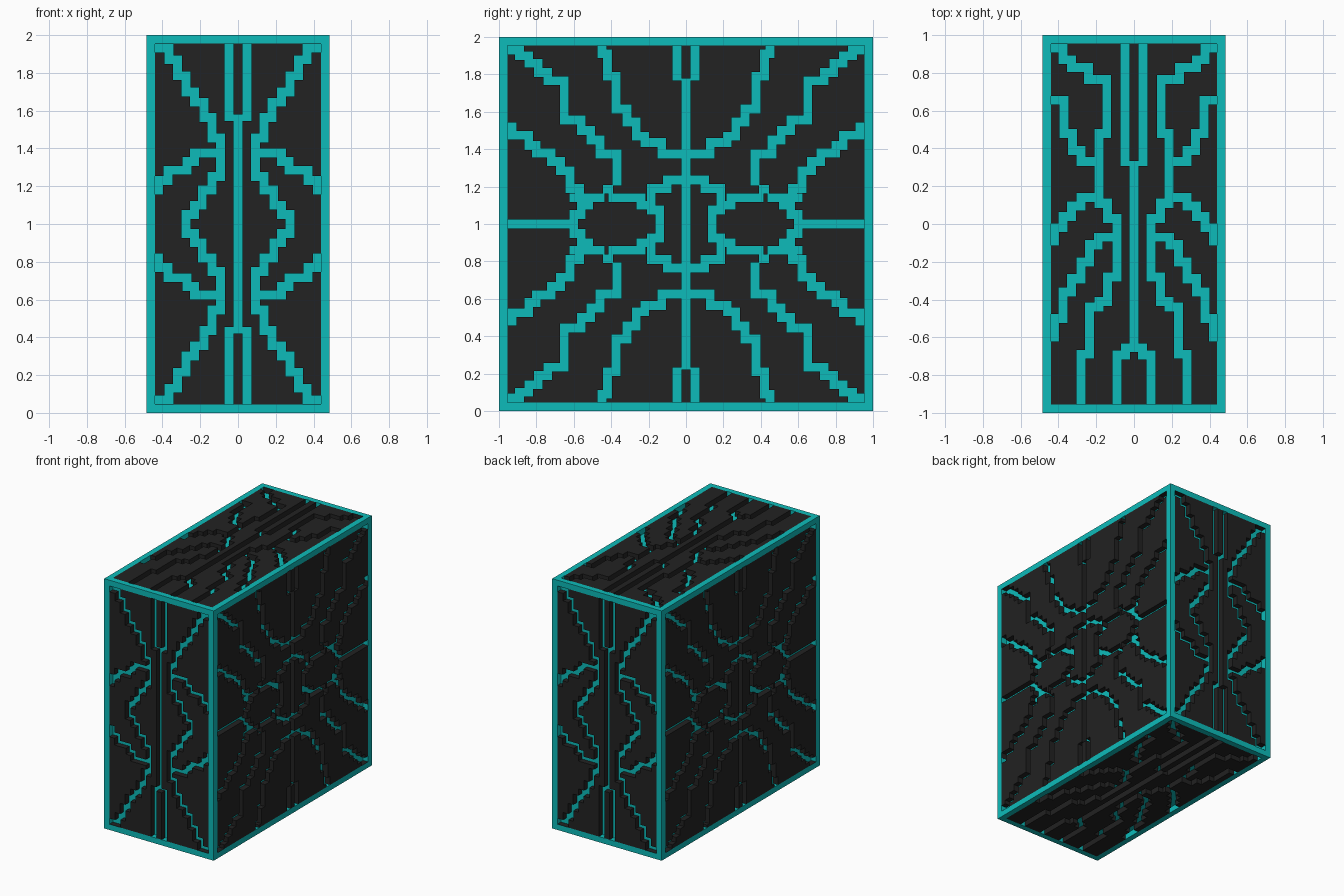
import bpy, bmesh, math
from mathutils import Matrix, Vector

if "Cube" in bpy.data.objects:
    bpy.data.objects.remove(bpy.data.objects["Cube"], do_unlink=True)

HX, HY, HZ = 0.485, 1.0, 1.0    # half sizes of the block
RIM = 0.045                     # frame width and groove depth
W = 0.0235                      # half width of a groove


def material(name, rgb):
    m = bpy.data.materials.new(name)
    m.use_nodes = True
    m.diffuse_color = (*rgb, 1)
    m.node_tree.nodes["Principled BSDF"].inputs["Base Color"].default_value = (*rgb, 1)
    return m


teal = material("teal", (0.004, 0.5, 0.49))
charcoal = material("charcoal", (0.016, 0.016, 0.016))


def add_object(name, bm, mat):
    mesh = bpy.data.meshes.new(name)
    bm.to_mesh(mesh)
    bm.free()
    mesh.materials.append(mat)
    ob = bpy.data.objects.new(name, mesh)
    bpy.context.collection.objects.link(ob)
    return ob


def stairs(u, v, axis, *steps):
    """Stepped groove: from (u, v), move to each coordinate on alternating axes."""
    rects = []
    for s in steps:
        nu, nv = (s, v) if axis == "u" else (u, s)
        rects.append((min(u, nu) - W, min(v, nv) - W, max(u, nu) + W, max(v, nv) + W))
        u, v = nu, nv
        axis = "v" if axis == "u" else "u"
    return rects


def panel(name, hu, hv, rects, mirror_v, matrix):
    """Flat plate on a grid of cuts with the groove cells left out, then thickened."""
    signs = [(a, b) for a in (1, -1) for b in ((1, -1) if mirror_v else (1,))]
    cuts = []
    for u0, v0, u1, v1 in rects:
        for a, b in signs:
            x0, x1 = sorted((a * u0, a * u1))
            y0, y1 = sorted((b * v0, b * v1))
            cuts.append([round(c, 3) for c in
                         (max(x0, -hu), max(y0, -hv), min(x1, hu), min(y1, hv))])
    us = sorted({-hu, hu} | {c[i] for c in cuts for i in (0, 2)})
    vs = sorted({-hv, hv} | {c[i] for c in cuts for i in (1, 3)})
    bm = bmesh.new()
    grid = [[bm.verts.new((u, v, 0)) for v in vs] for u in us]
    for i in range(len(us) - 1):
        for j in range(len(vs) - 1):
            cu, cv = (us[i] + us[i + 1]) / 2, (vs[j] + vs[j + 1]) / 2
            if not any(c[0] < cu < c[2] and c[1] < cv < c[3] for c in cuts):
                bm.faces.new((grid[i][j], grid[i + 1][j], grid[i + 1][j + 1], grid[i][j + 1]))
    bmesh.ops.delete(bm, geom=[v for v in bm.verts if not v.link_faces], context="VERTS")
    bmesh.ops.dissolve_limit(bm, angle_limit=0.01, verts=bm.verts[:], edges=bm.edges[:])
    ob = add_object(name, bm, charcoal)
    ob.matrix_world = matrix
    mod = ob.modifiers.new("thickness", "SOLIDIFY")
    mod.thickness = RIM
    mod.offset = -1


# Frame and core: a block with every side sunk inside its rim
bm = bmesh.new()
bmesh.ops.create_cube(bm, size=2, matrix=Matrix.Translation((0, 0, HZ)) @ Matrix.Diagonal((HX, HY, HZ, 1)))
sunk = bmesh.ops.inset_individual(bm, faces=bm.faces[:], thickness=RIM, use_even_offset=True)
for f in list(bm.faces):
    # the six large inner faces move inward
    if all(abs(abs(v.co.x) - HX) < 1e-4 for v in f.verts) or \
       all(abs(abs(v.co.y) - HY) < 1e-4 for v in f.verts) or \
       all(abs(abs(v.co.z - HZ) - HZ) < 1e-4 for v in f.verts):
        c = f.calc_center_median() - Vector((0, 0, HZ))
        if sum(abs(k) < 1e-3 for k in c) == 2:
            n = f.normal.copy()
            if f.calc_area() > 1.0:
                new = bmesh.ops.extrude_discrete_faces(bm, faces=[f])["faces"]
                bmesh.ops.translate(bm, vec=-n * RIM, verts=new[0].verts[:])
bmesh.ops.recalc_face_normals(bm, faces=bm.faces[:])
add_object("frame_and_core", bm, teal)

# Grooves of the narrow ends (upper right quarter, v measured from mid height)
end_grooves = (
    stairs(0, 0, "v", .555)
    + stairs(.047, .57, "v", .96)
    + stairs(.093, .25, "v", .455, .137, .565, .18, .645, .23, .70, .275, .785, .32, .87, .365, .93, .44)
    + stairs(.093, .375, "u", .23, .33, .27, .285, .37, .23, .42, .18)
    + stairs(.093, .25, "u", .137, .18, .19, .10, .23, .05, .275, 0))

# Grooves of the broad sides (upper right quarter)
side_grooves = (
    stairs(0, 0, "v", .755)
    + stairs(.047, .79, "v", .96)
    + stairs(0, .375, "u", .13, .435, .22, .47, .265, .545, .315, .615, .375, .79, .42, .91, .45, .96)
    + stairs(.37, .23, "v", .375, .46, .45, .51, .50, .56, .555, .65, .765, .74, .81, .79, .86, .84, .90, .89, .93, .96)
    + stairs(.96, .52, "u", .93, .475, .84, .42, .80, .38, .72, .335, .67, .285, .62, .19, .57, .14)
    + stairs(.96, 0, "u", .60, .05, .56, .10, .52, .14, .46)
    + stairs(.60, .14, "u", .52)
    + stairs(.415, .185, "u", .42)
    + stairs(.39, .14, "u", .24, .10, .185)
    + stairs(0, .235, "u", .10, .19, .185, .075, .14, 0))

# Grooves of the top and bottom (right half)
top_grooves = (
    stairs(0, -.655, "v", .31)
    + stairs(.047, .33, "v", .96)
    + stairs(0, -.655, "u", .045, -.695, .09, -.96)
    + stairs(.44, .93, "u", .375, .87, .33, .83, .24, .765, .145, .48, .185, .11, .14, .03, .09,
             -.28, .14, -.41, .185, -.44, .235, -.69, .28, -.96)
    + stairs(.44, .655, "u", .37, .48, .325, .39, .28, .33, .19)
    + stairs(.185, .14, "u", .28, .095, .33, .04, .375, -.02, .42, -.09)
    + stairs(.09, -.07, "u", .19, -.11, .235, -.20, .28, -.29, .33, -.36, .375, -.50, .42, -.60))

# Place the plates flush in the six recesses
mid = Matrix.Translation((0, 0, HZ))
upright = Matrix.Rotation(math.pi / 2, 4, "X")
iu, iy, iz = HX - RIM, HY - RIM, HZ - RIM
for name, turn, dist, hu, grooves in (
        ("front_panel", 0, HY, iu, end_grooves), ("left_panel", 90, HX, iy, side_grooves),
        ("back_panel", 180, HY, iu, end_grooves), ("right_panel", 270, HX, iy, side_grooves)):
    spin = Matrix.Rotation(math.radians(turn), 4, "Z")
    panel(name, hu, iz, grooves, True, mid @ spin @ upright @ Matrix.Translation((0, 0, dist)))
for name, turn in (("top_panel", 0), ("bottom_panel", 180)):
    spin = Matrix.Rotation(math.radians(turn), 4, "Y")
    panel(name, iu, iy, top_grooves, False, mid @ spin @ Matrix.Translation((0, 0, HZ)))
